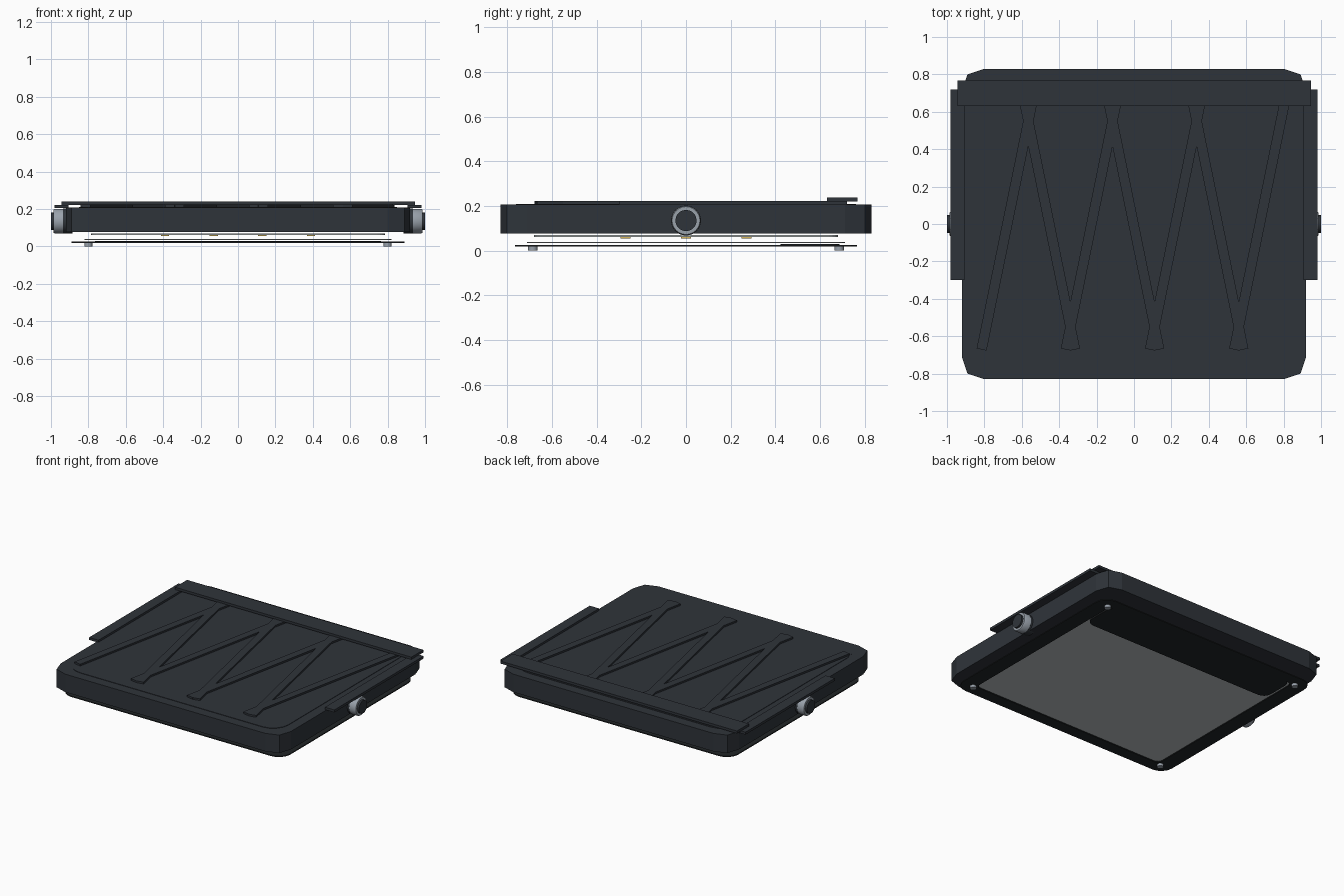
import bpy, bmesh, math
from mathutils import Matrix

if "Cube" in bpy.data.objects:
    bpy.data.objects.remove(bpy.data.objects["Cube"])


def material(name, col):
    m = bpy.data.materials.new(name)
    m.diffuse_color = (*col, 1)
    m.use_nodes = True
    m.node_tree.nodes["Principled BSDF"].inputs["Base Color"].default_value = m.diffuse_color
    return m


DARK = material("dark_shell", (0.028, 0.034, 0.042))
BLACK = material("black_trim", (0.015, 0.018, 0.02))
METAL = material("metal", (0.32, 0.36, 0.41))
SHEET = material("pale_sheet", (0.48, 0.52, 0.53))
GOLD = material("gold", (0.7, 0.48, 0.1))


def finish(name, bm, mat, smooth=False):
    bmesh.ops.recalc_face_normals(bm, faces=bm.faces)
    me = bpy.data.meshes.new(name)
    bm.to_mesh(me)
    bm.free()
    ob = bpy.data.objects.new(name, me)
    bpy.context.collection.objects.link(ob)
    me.materials.append(mat)
    if smooth:
        bpy.context.view_layer.objects.active = ob
        ob.select_set(True)
        bpy.ops.object.shade_smooth_by_angle(angle=math.radians(35))
        ob.select_set(False)
    return ob


def box(name, x, y, z, mat, rot=0.0):
    """Box from (min, max) ranges, turned about its own vertical axis."""
    c = [(a + b) / 2 for a, b in (x, y, z)]
    s = [b - a for a, b in (x, y, z)]
    bm = bmesh.new()
    bmesh.ops.create_cube(bm, size=1, matrix=Matrix.Translation(c) @ Matrix.Rotation(rot, 4, 'Z')
                          @ Matrix.Diagonal((*s, 1)))
    return finish(name, bm, mat)


def outline(hx, hy, r, n=4, cy=0.0):
    """Rounded rectangle points."""
    pts = []
    for i, (sx, sy) in enumerate([(1, 1), (-1, 1), (-1, -1), (1, -1)]):
        for k in range(n + 1):
            a = math.pi / 2 * (i + k / n)
            pts.append((sx * (hx - r) + r * math.cos(a), cy + sy * (hy - r) + r * math.sin(a)))
    return pts


def slab(name, pts, z0, z1, mat, hole=None):
    """Vertical extrusion of an outline, optionally with a hole of equal point count."""
    bm = bmesh.new()
    n = len(pts)
    ring = lambda p, z: [bm.verts.new((x, y, z)) for x, y in p]
    a, b = ring(pts, z0), ring(pts, z1)
    loops = [(a, b)]
    if hole:
        c, d = ring(hole, z0), ring(hole, z1)
        loops += [(b, d), (d, c), (c, a)]
    else:
        bm.faces.new(a)
        bm.faces.new(b)
    for p, q in loops:
        for i in range(n):
            j = (i + 1) % n
            bm.faces.new((p[i], p[j], q[j], q[i]))
    return finish(name, bm, mat)


def disc(name, loc, r, h, mat, axis='Z', segs=32):
    bm = bmesh.new()
    rot = Matrix.Rotation(math.pi / 2, 4, 'Y') if axis == 'X' else Matrix.Identity(4)
    bmesh.ops.create_cone(bm, cap_ends=True, segments=segs, radius1=r, radius2=r, depth=h,
                          matrix=Matrix.Translation(loc) @ rot)
    return finish(name, bm, mat, True)


# Main shell with faceted corners
q = [(.92, .71), (.89, .80), (.80, .83)]
shell = (q + [(-x, y) for x, y in reversed(q)] + [(-x, -y) for x, y in q]
         + [(x, -y) for x, y in reversed(q)])
slab("main_shell", shell, .077, .207, DARK)
slab("top_panel", outline(.85, .76, .12), .205, .210, DARK)

# Zigzag ribs: crossing slanted bars
slope = math.atan(.2045)
for k in range(7):
    x = -.6775 + .225 * k
    box(f"zigzag_rib_{k + 1}", (x - .027, x + .027), (-.685, .685), (.205, .223), DARK,
        slope * (1 if k % 2 else -1))

# Rear cross bar resting on the side rails
box("rear_bar", (-.945, .945), (.63, .768), (.221, .239), DARK)

for s, side in ((1, "right"), (-1, "left")):
    # Side rail
    box(f"{side}_rail", tuple(sorted((s * .905, s * .98))), (-.3, .72), (.204, .222), DARK)
    # Side knob: dark base, metal collar, dark cap
    disc(f"{side}_knob_base", (s * .91, 0, .135), .067, .05, DARK, 'X')
    bm = bmesh.new()
    prof = [(.92, .047), (.92, .066), (.98, .066), (.986, .062), (.986, .047)]
    vs = [bm.verts.new((s * x, 0, r)) for x, r in prof]
    es = [bm.edges.new((vs[i], vs[(i + 1) % 5])) for i in range(5)]
    bmesh.ops.spin(bm, geom=vs + es, cent=(0, 0, 0), axis=(1, 0, 0), angle=math.tau, steps=40)
    bmesh.ops.remove_doubles(bm, verts=bm.verts, dist=1e-4)
    bmesh.ops.translate(bm, verts=bm.verts, vec=(0, 0, .135))
    finish(f"{side}_knob_collar", bm, METAL, True)
    disc(f"{side}_knob_cap", (s * .96, 0, .135), .047, .08, DARK, 'X')
    # Feet
    for t, end in ((1, "back"), (-1, "front")):
        disc(f"{end}_{side}_foot", (s * .8, t * .685, .009), .021, .018, METAL, segs=24)

# Layered plates under the shell
slab("upper_plate", outline(.785, .68, .04), .062, .070, SHEET)
slab("lower_sheet", outline(.82, .71, .04), .034, .039, SHEET)
slab("bottom_frame", outline(.89, .765, .09), .018, .025, BLACK, outline(.78, .68, .04))
slab("rear_dark_panel", outline(.765, .132, .06, cy=.555), .022, .029, BLACK)

# Gold contacts beneath the upper plate
for x in (-.39, -.13, .13, .39):
    for y in (-.27, 0, .27):
        box("gold_contact", (x - .022, x + .022), (y - .022, y + .022), (.055, .063), GOLD)
